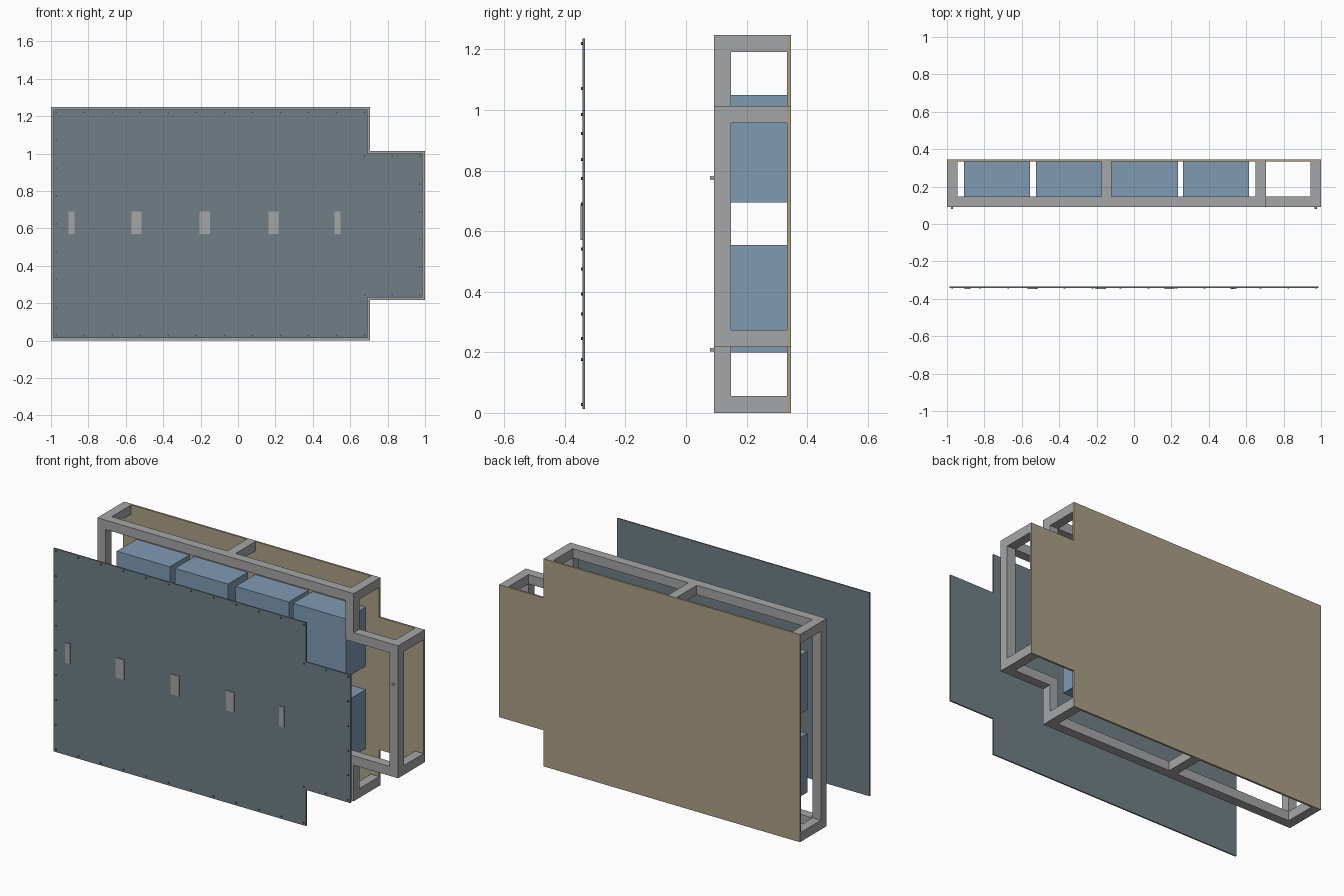
import bpy
import bmesh
from mathutils import Vector

if "Cube" in bpy.data.objects:
    bpy.data.objects.remove(bpy.data.objects["Cube"], do_unlink=True)


def material(name, rgb):
    lin = [((c / 255 + 0.055) / 1.055) ** 2.4 for c in rgb] + [1.0]
    m = bpy.data.materials.new(name)
    m.use_nodes = True
    m.diffuse_color = lin
    m.node_tree.nodes["Principled BSDF"].inputs["Base Color"].default_value = lin
    return m


GREY = material("frame grey", (165, 166, 167))
SLATE = material("slate panel", (112, 126, 134))
BLUE = material("module blue", (127, 155, 180))
TAN = material("backing tan", (172, 160, 134))
DARK = material("screw dark", (72, 78, 84))

# Main dimensions
HALF, STEP, HEIGHT, LOW, HIGH = 1.0, 0.705, 1.248, 0.217, 1.013
TUBE = 0.056
FRONT, BACK = 0.092, 0.334
INNER = FRONT + TUBE


def outline(d):
    """Stepped outline in x and z, moved inward by d."""
    l, s, r = -HALF + d, STEP - d, HALF - d
    b, t, lo, hi = d, HEIGHT - d, LOW + d, HIGH - d
    return [(l, b), (s, b), (s, lo), (r, lo), (r, hi), (s, hi), (s, t), (l, t)]


def finish(name, bm, mat):
    bmesh.ops.recalc_face_normals(bm, faces=bm.faces)
    mesh = bpy.data.meshes.new(name)
    bm.to_mesh(mesh)
    bm.free()
    mesh.materials.append(mat)
    obj = bpy.data.objects.new(name, mesh)
    bpy.context.collection.objects.link(obj)
    return obj


def extrude_back(bm, depth):
    ext = bmesh.ops.extrude_face_region(bm, geom=bm.faces[:])
    verts = [g for g in ext["geom"] if isinstance(g, bmesh.types.BMVert)]
    bmesh.ops.translate(bm, verts=verts, vec=(0, depth, 0))


def plate(name, inset, y0, y1, mat):
    bm = bmesh.new()
    bm.faces.new([bm.verts.new((x, y0, z)) for x, z in outline(inset)])
    extrude_back(bm, y1 - y0)
    return finish(name, bm, mat)


def box(name, x, y, z, mat):
    bm = bmesh.new()
    bmesh.ops.create_cube(bm, size=1)
    for v in bm.verts:
        v.co = [a[0] + (c + 0.5) * (a[1] - a[0]) for a, c in zip((x, y, z), v.co)]
    return finish(name, bm, mat)


def pin(name, x, z, y0, y1, radius, mat):
    bpy.ops.mesh.primitive_cylinder_add(vertices=12, radius=radius, depth=y1 - y0,
                                        location=(x, (y0 + y1) / 2, z),
                                        rotation=(1.5708, 0, 0))
    obj = bpy.context.object
    obj.name = name
    obj.data.materials.append(mat)
    bpy.ops.object.shade_smooth_by_angle()


# Front ring of square tube following the stepped outline
bm = bmesh.new()
outer, inner = [[bm.verts.new((x, FRONT, z)) for x, z in outline(d)] for d in (0, TUBE)]
for i in range(len(outer)):
    j = (i + 1) % len(outer)
    bm.faces.new((outer[i], outer[j], inner[j], inner[i]))
extrude_back(bm, TUBE)
finish("frame_front_ring", bm, GREY)

# Depth bars joining the ring to the backing panel
for name, x, bottom, top in (("left", -HALF, 0, HEIGHT), ("middle", -0.175, 0, HEIGHT),
                             ("step", STEP - TUBE, 0, HEIGHT),
                             ("right", HALF - TUBE, LOW, HIGH)):
    for level, z in (("lower", bottom), ("upper", top - TUBE)):
        box(f"depth_bar_{name}_{level}", (x, x + TUBE), (INNER, BACK), (z, z + TUBE), GREY)

# Backing panel and detached front panel
plate("back_panel", 0, BACK, 0.346, TAN)
plate("front_panel", 0.013, -0.342, -0.334, SLATE)

# Two rows of storage modules
for row, z in (("lower", 0.2), ("upper", 0.695)):
    for i, x in enumerate((-0.91, -0.523, -0.119, 0.262)):
        box(f"module_{row}_{i + 1}", (x, x + 0.353), (INNER, BACK), (z, z + 0.355), BLUE)

# Raised strips on the front panel
for i, (x, w) in enumerate(((-0.891, 0.033), (-0.543, 0.055), (-0.177, 0.057),
                            (0.19, 0.053), (0.532, 0.033))):
    box(f"front_strip_{i + 1}", (x - w / 2, x + w / 2), (-0.348, -0.342), (0.57, 0.69), GREY)

# Screws evenly spaced along the front panel edges
path = [Vector(p) for p in outline(0.028)]
for i, a in enumerate(path):
    b = path[(i + 1) % len(path)]
    steps = max(1, round((b - a).length / 0.157))
    for k in range(steps):
        p = a.lerp(b, k / steps)
        pin("panel_screw", p.x, p.y, -0.346, -0.341, 0.005, DARK)

# Locating pins on the frame front
pin("frame_pin_left", -0.973, 0.208, 0.079, 0.094, 0.006, GREY)
pin("frame_pin_right", 0.972, 0.776, 0.079, 0.094, 0.006, GREY)
